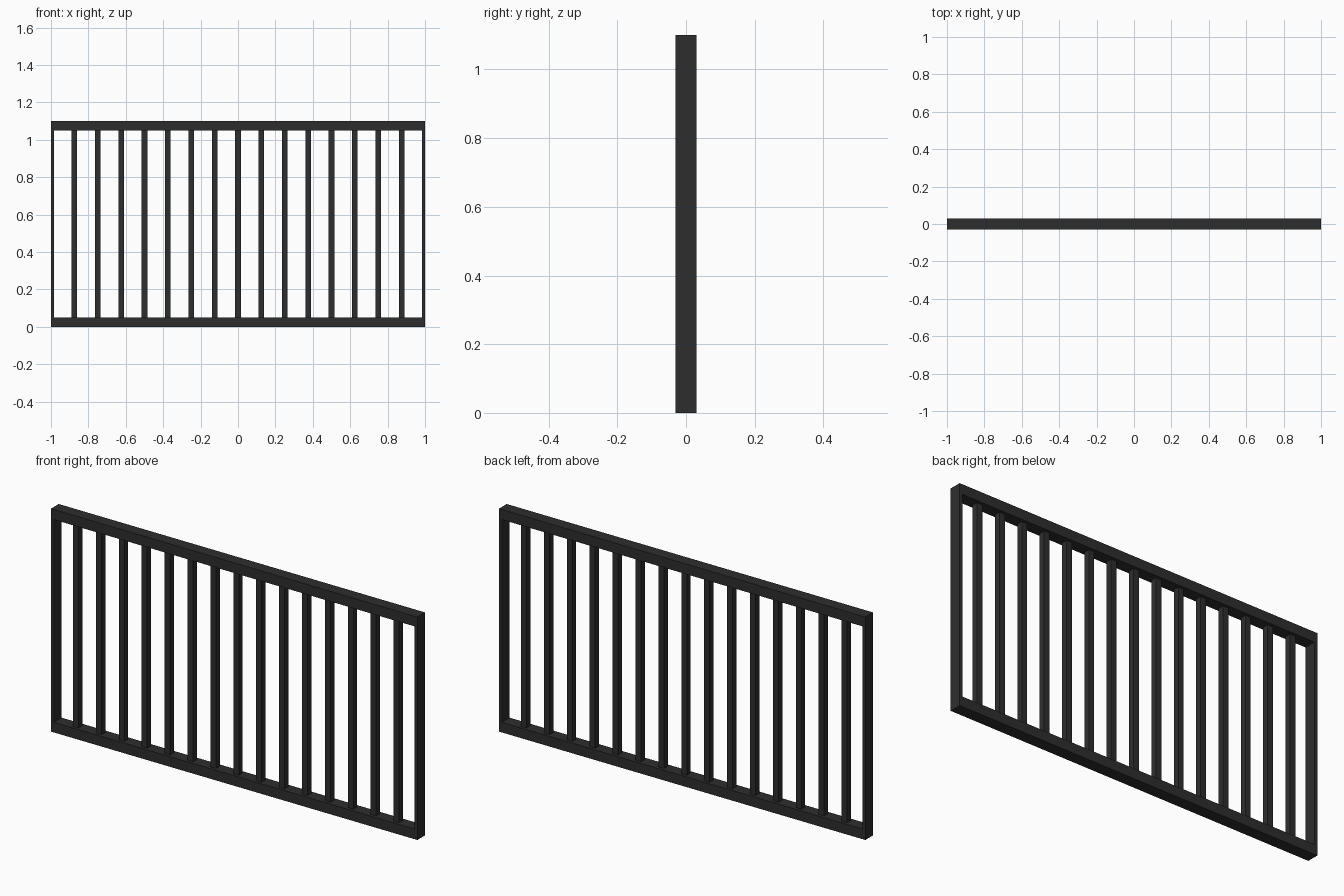
import bpy

if "Cube" in bpy.data.objects:
    bpy.data.objects.remove(bpy.data.objects["Cube"])

LENGTH, HEIGHT, DEPTH = 2.0, 1.1, 0.06
RAIL_H, POST_W, BAR_W, GAPS = 0.05, 0.016, 0.03, 16

iron = bpy.data.materials.new("charcoal_iron")
iron.diffuse_color = (0.027, 0.027, 0.027, 1)
iron.use_nodes = True
iron.node_tree.nodes["Principled BSDF"].inputs["Base Color"].default_value = iron.diffuse_color


def box(name, center, size):
    bpy.ops.mesh.primitive_cube_add(size=1, location=center)
    ob = bpy.context.object
    ob.name = name
    ob.scale = size
    bpy.ops.object.transform_apply(location=False, rotation=False, scale=True)
    ob.data.materials.append(iron)
    return ob


# Bottom and top rails
box("bottom_rail", (0, 0, RAIL_H / 2), (LENGTH, DEPTH, RAIL_H))
box("top_rail", (0, 0, HEIGHT - RAIL_H / 2), (LENGTH, DEPTH, RAIL_H))

inner_h = HEIGHT - 2 * RAIL_H

# Thin end posts, flush with the rails
for side, x in (("left", -1), ("right", 1)):
    box(f"{side}_end_post", (x * (LENGTH - POST_W) / 2, 0, HEIGHT / 2),
        (POST_W, DEPTH, inner_h))

# Evenly spaced square balusters
for i in range(1, GAPS):
    box(f"baluster_{i:02d}", (-LENGTH / 2 + i * LENGTH / GAPS, 0, HEIGHT / 2),
        (BAR_W, BAR_W, inner_h))
